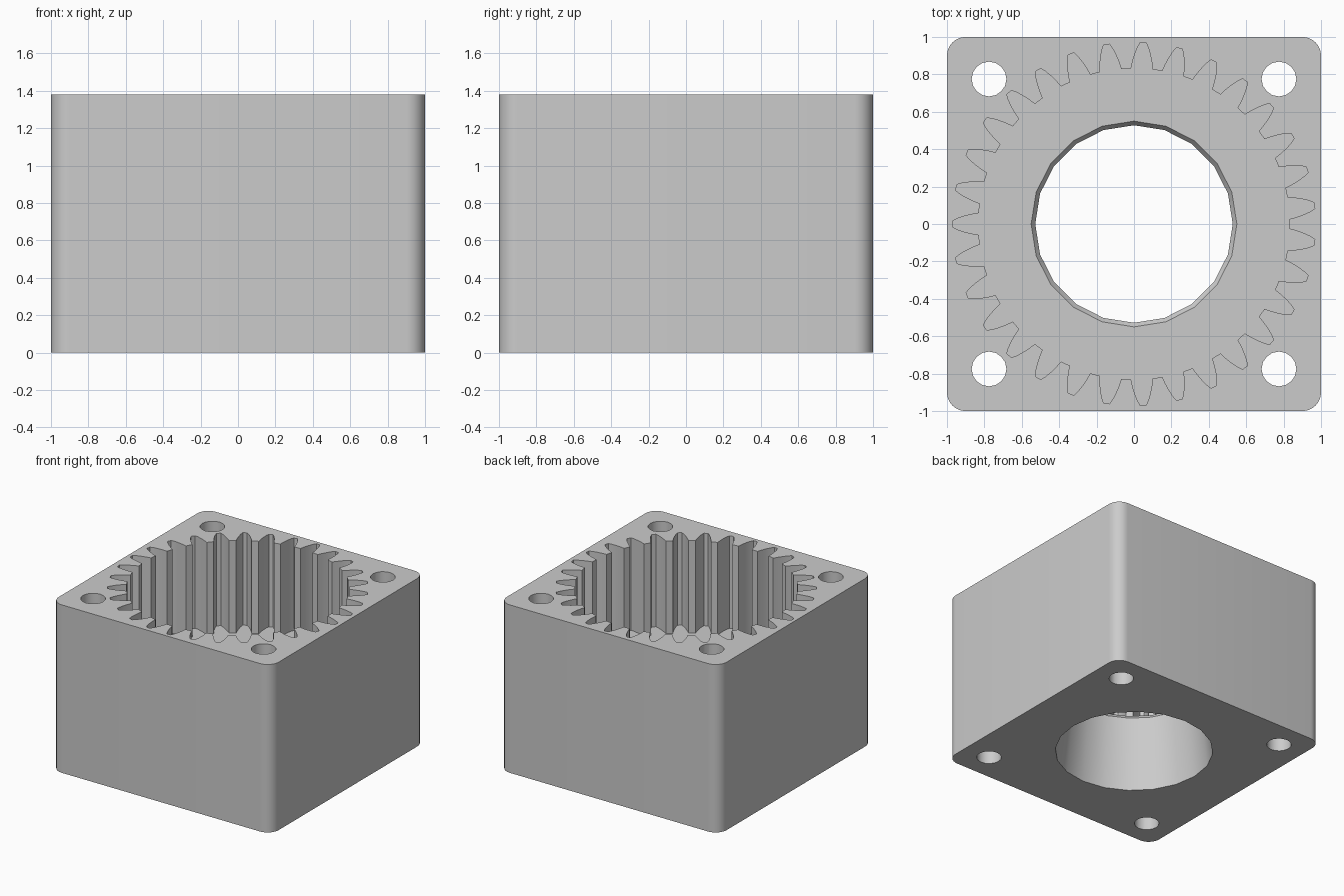
import bpy, bmesh
from math import pi, cos, sin, radians

if "Cube" in bpy.data.objects:
    bpy.data.objects.remove(bpy.data.objects["Cube"], do_unlink=True)

HEIGHT, FLOOR, TEETH = 1.38, 0.62, 31
TIP_R, ROOT_R = 0.97, 0.83

grey = bpy.data.materials.new("plain_grey")
grey.use_nodes = True
colour = (0.6, 0.6, 0.6, 1)
grey.diffuse_color = colour
grey.node_tree.nodes["Principled BSDF"].inputs["Base Color"].default_value = colour


def loft(name, sections):
    """Solid through stacked outlines, each given as (points, z)."""
    bm = bmesh.new()
    rings = [[bm.verts.new((x, y, z)) for x, y in pts] for pts, z in sections]
    bm.faces.new(rings[0][::-1])
    bm.faces.new(rings[-1])
    n = len(rings[0])
    for low, high in zip(rings, rings[1:]):
        for i in range(n):
            j = (i + 1) % n
            bm.faces.new((low[i], low[j], high[j], high[i]))
    bmesh.ops.recalc_face_normals(bm, faces=bm.faces)
    mesh = bpy.data.meshes.new(name)
    bm.to_mesh(mesh)
    bm.free()
    obj = bpy.data.objects.new(name, mesh)
    mesh.materials.append(grey)
    bpy.context.collection.objects.link(obj)
    return obj


def circle(r, sides, cx=0, cy=0):
    return [(cx + r * cos(2 * pi * i / sides), cy + r * sin(2 * pi * i / sides))
            for i in range(sides)]


def rounded_square(half, r, steps=8):
    pts = []
    for q, (sx, sy) in enumerate(((1, 1), (-1, 1), (-1, -1), (1, -1))):
        for k in range(steps + 1):
            a = (q + k / steps) * pi / 2
            pts.append((sx * (half - r) + r * cos(a), sy * (half - r) + r * sin(a)))
    return pts


def gear_outline():
    # Half widths of one tooth from root to tip
    flank = [(ROOT_R, 0.058), (0.87, 0.051), (0.91, 0.041), (0.945, 0.029), (TIP_R, 0.016)]
    tooth = [(r, -w) for r, w in flank] + [(r, w) for r, w in flank[::-1]]
    pts = []
    for t in range(TEETH):
        a = pi + 2 * pi * t / TEETH
        pts += [(u * cos(a) - v * sin(a), u * sin(a) + v * cos(a)) for u, v in tooth]
    return pts


# Block with rounded vertical edges
square = rounded_square(1, 0.1)
housing = loft("ring_gear_housing", [(square, 0), (square, HEIGHT)])

# Toothed cavity, tapered bore and four bolt holes
gear = gear_outline()
cutters = [loft("gear_cavity_cutter", [(gear, FLOOR), (gear, HEIGHT + 0.1)])]
bore = [(0.594, -0.05), (0.594, 0), (0.528, FLOOR - 0.03), (0.55, FLOOR), (0.55, FLOOR + 0.05)]
cutters.append(loft("bore_cutter", [(circle(r, 20), z) for r, z in bore]))
for sx in (-1, 1):
    for sy in (-1, 1):
        hole = circle(0.093, 16, sx * 0.775, sy * 0.775)
        cutters.append(loft("bolt_hole_cutter", [(hole, -0.1), (hole, HEIGHT + 0.1)]))

bpy.context.view_layer.objects.active = housing
for cutter in cutters:
    mod = housing.modifiers.new("cut", "BOOLEAN")
    mod.operation = "DIFFERENCE"
    mod.solver = "EXACT"
    mod.object = cutter
    bpy.ops.object.modifier_apply(modifier=mod.name)
    bpy.data.objects.remove(cutter, do_unlink=True)

# Smooth rounded corners and holes, crisp edges elsewhere
bpy.ops.object.select_all(action="DESELECT")
housing.select_set(True)
bpy.ops.object.shade_smooth_by_angle(angle=radians(30))
